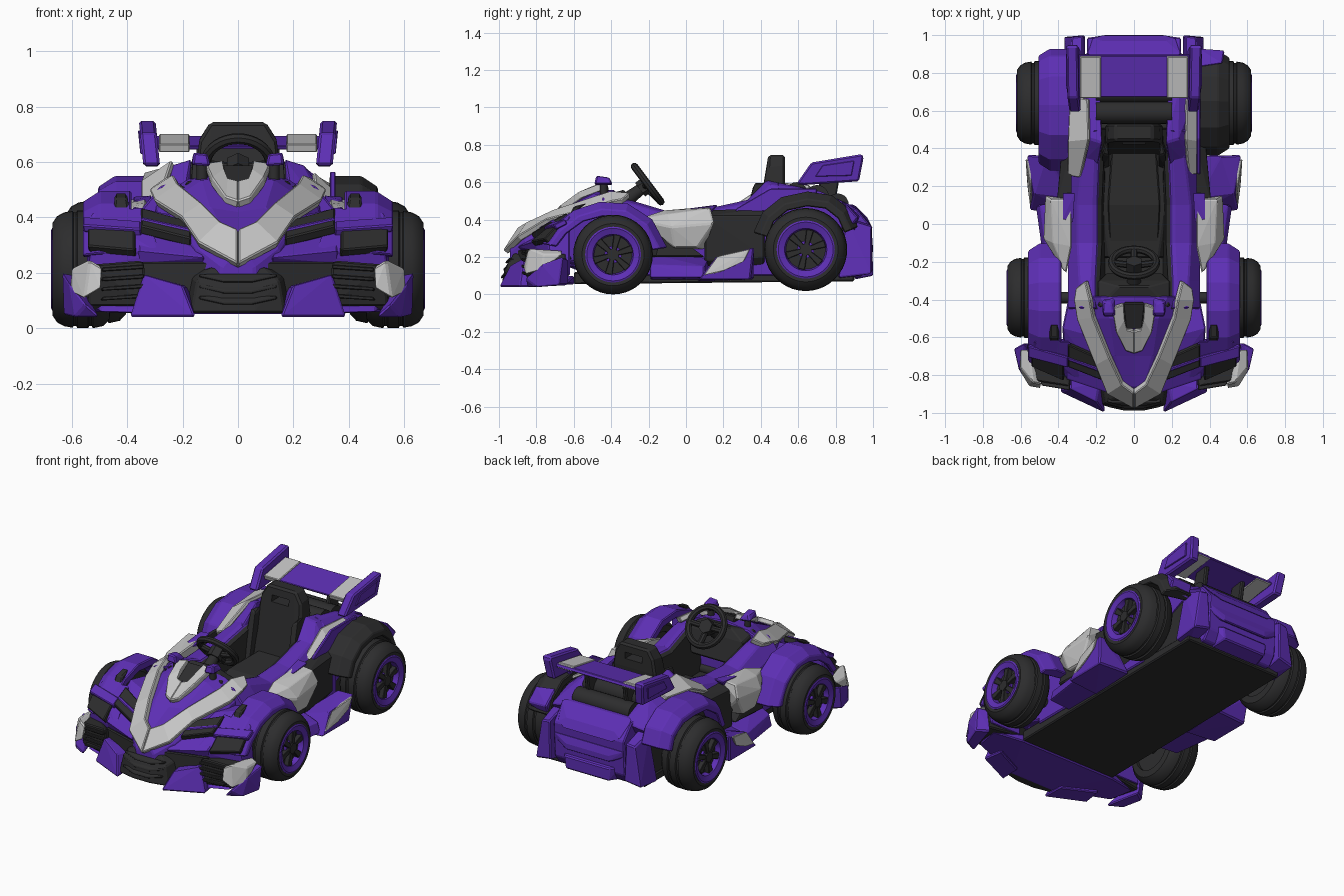
import bpy, bmesh, math
from mathutils import Vector, Matrix

def material(name, c):
    m = bpy.data.materials.new(name)
    m.diffuse_color = (*c, 1)
    return m

PURPLE = material("purple", (0.110, 0.028, 0.46))
DARK = material("charcoal", (0.026, 0.026, 0.027))
GREY = material("light grey", (0.56, 0.56, 0.56))

def finish(name, bm, mat, mirror=False, bevel=0.007, smooth=False, thick=0):
    bmesh.ops.recalc_face_normals(bm, faces=bm.faces[:])
    me = bpy.data.meshes.new(name)
    bm.to_mesh(me)
    bm.free()
    me.materials.append(mat)
    if smooth:
        me.shade_smooth()
        me.set_sharp_from_angle(angle=math.radians(35))
    ob = bpy.data.objects.new(name, me)
    bpy.context.collection.objects.link(ob)
    if thick:
        s = ob.modifiers.new("thickness", 'SOLIDIFY')
        s.thickness, s.offset = thick, 0
    if bevel:
        b = ob.modifiers.new("bevel", 'BEVEL')
        b.width, b.segments, b.limit_method = bevel, 1, 'ANGLE'
    if mirror:
        ob.modifiers.new("mirror", 'MIRROR').use_mirror_merge = False
    return ob

def hull(name, pts, mat, mirror=False, sym=False, bevel=0.007):
    """Convex faceted block; sym also adds the points mirrored in x."""
    bm = bmesh.new()
    for p in pts + ([(-x, y, z) for x, y, z in pts] if sym else []):
        bm.verts.new(p)
    bmesh.ops.remove_doubles(bm, verts=bm.verts[:], dist=1e-5)
    bmesh.ops.convex_hull(bm, input=bm.verts[:])
    bmesh.ops.delete(bm, geom=[v for v in bm.verts if not v.link_faces], context='VERTS')
    bmesh.ops.dissolve_limit(bm, angle_limit=0.03, verts=bm.verts[:], edges=bm.edges[:])
    return finish(name, bm, mat, mirror, bevel)

def prism(name, x0, x1, prof, mat, **k):
    return hull(name, [(x, y, z) for x in (x0, x1) for y, z in prof], mat, **k)

def loft(name, rings, mat, closed=False, **k):
    bm = bmesh.new()
    vs = [[bm.verts.new(p) for p in r] for r in rings]
    n, m = len(rings[0]), len(rings)
    for i in range(m if closed else m - 1):
        a, b = vs[i], vs[(i + 1) % m]
        for j in range(n):
            bm.faces.new((a[j], a[(j + 1) % n], b[(j + 1) % n], b[j]))
    if not closed:
        bm.faces.new(vs[0])
        bm.faces.new(vs[-1])
    return finish(name, bm, mat, **k)

def strip(name, pairs, mat, thick=0.03, mirror=True):
    bm = bmesh.new()
    vs = [(bm.verts.new(a), bm.verts.new(b)) for a, b in pairs]
    for (a, b), (c, d) in zip(vs, vs[1:]):
        bm.faces.new((a, b, d, c))
    return finish(name, bm, mat, mirror, 0.005, thick=thick)

def arch(name, path, c, x0, x1, t, mat, mirror=False):
    rings, s = [], math.copysign(1, x1)
    for y, z in path:
        p = Vector((0, y, z))
        d = (Vector((0, *c)) - p).normalized()
        rings.append([p + d * k + Vector((x, 0, 0)) for x, k in ((x0, 0), (x1 - .06 * s, 0), (x1, .04), (x1, t + .03), (x0, t))])
    return loft(name, rings, mat, mirror=mirror, bevel=0.006)

def lathe(name, prof, y, z, mat, seg=40):
    ang = [2 * math.pi * i / seg for i in range(seg)]
    loft(name, [[(x, y + r * math.cos(a), z + r * math.sin(a)) for x, r in prof] for a in ang], mat, closed=True, mirror=True, bevel=0, smooth=True)

def rod(name, a, b, r, mat, mirror=False, seg=20, r2=None):
    a, b = Vector(a), Vector(b)
    q = Matrix.Translation((a + b) / 2) @ (b - a).to_track_quat('Z', 'Y').to_matrix().to_4x4()
    bm = bmesh.new()
    bmesh.ops.create_cone(bm, cap_ends=True, segments=seg, radius1=r, radius2=r2 or r, depth=(b - a).length, matrix=q)
    return finish(name, bm, mat, mirror, 0, smooth=True)

# wheels: tyre, rim ring, dish, spokes, hub, axle
TYRE = ((0, .66), (.02, .85), (.12, .96), (.3, 1), (.32, .96), (.36, .96), (.38, 1), (.56, 1), (.58, .96), (.62, .96), (.64, .99), (.78, .965), (.9, .90), (.98, .78), (.97, .67))
for tag, y, z, R, xi, xo in (("front", -.39, .213, .213, .46, .675), ("rear", .64, .24, .222, .40, .625)):
    lathe(tag + "_tyre", [(xi + (xo - xi) * f, R * k) for f, k in TYRE], y, z, DARK)
    lathe(tag + "_rim", [(xo - .05, .7 * R), (xo - .004, .7 * R), (xo, .66 * R), (xo - .012, .51 * R), (xo - .05, .47 * R)], y, z, PURPLE)
    rod(tag + "_rim_dish", (xi + .02, y, z), (xo - .045, y, z), .66 * R, DARK, True, 32)
    rod(tag + "_hub", (xo - .06, y, z), (xo - .01, y, z), .035, DARK, True, 6)
    rod(tag + "_hub_ring", (xo - .06, y, z), (xo - .03, y, z), .046, PURPLE, True, 24)
    for a in [math.pi * i / 3 + .3 for i in range(6)]:
        c, s = math.cos(a), math.sin(a)
        hull(tag + "_spoke", [(x, y + r * c - t * s, z + r * s + t * c) for x in (xo - .05, xo - .015)
             for r, t in ((.02, .012), (.02, -.012), (.108, .02), (.108, -.02))], DARK, True, bevel=.003)
    rod(tag + "_axle", (-xi - .05, y, z), (xi + .05, y, z), .03, DARK)

# floor, purple front tray and cockpit tub
hull("floor", [(.34, -.6, .055), (.34, .9, .07), (.34, -.6, .12), (.34, .9, .12)], DARK, sym=True)
hull("front_tray", [(.34, -.6, .052), (.53, -.64, .06), (.50, -.8, .06), (.15, -.93, .052), (.34, -.6, .1), (.5, -.78, .08), (.15, -.9, .1)], PURPLE, sym=True)
prism("cockpit_floor", -.21, .21, [(-.42, .1), (-.42, .2), (.5, .2), (.5, .1)], DARK)
rail = ((-.45, .2, .28, .53), (-.3, .2, .29, .505), (-.1, .19, .3, .445), (.1, .19, .3, .455), (.35, .18, .27, .51), (.5, .17, .24, .6))
loft("cockpit_side", [[(a, y, .1), (a, y, h - .01), (a + .03, y, h), (b, y, h - .015), (.35, y, h - .1), (.35, y, .1)] for y, a, b, h in rail], PURPLE, mirror=True)
loft("cockpit_inner_liner", [[(.15, y, .15), (a - .02, y, h - .03), (a + .01, y, h - .01), (a + .01, y, .15)] for y, a, b, h in rail], DARK, mirror=True, bevel=0)

# hood with grey V, upper cap trim, dashboard and mirrors
hood = ((-.94, ((0, .27), (.03, .26), (.06, .22), (.06, .12))), (-.86, ((0, .345), (.06, .35), (.15, .29), (.17, .16))),
        (-.70, ((0, .42), (.10, .435), (.21, .38), (.26, .15))), (-.50, ((0, .55), (.13, .535), (.29, .43), (.34, .15))),
        (-.38, ((0, .56), (.18, .54), (.30, .47), (.34, .15))))
loft("hood", [[(x, y, z) for x, z in h] + [(-x, y, z) for x, z in reversed(h) if x] for y, h in hood], PURPLE)
strip("hood_v_trim", [((0, -.965, .225), (0, -.885, .35)), ((.14, -.89, .30), (.06, -.84, .375)), ((.20, -.74, .39), (.125, -.70, .44)),
      ((.295, -.5, .45), (.21, -.49, .51)), ((.31, -.40, .485), (.225, -.40, .54)), ((.30, -.34, .495), (.25, -.30, .53))], GREY, .035)
strip("hood_cap_trim", [((0, -.68, .445), (0, -.56, .52)), ((.045, -.665, .46), (.04, -.55, .53)), ((.095, -.57, .53), (.05, -.50, .56)),
      ((.115, -.44, .58), (.055, -.42, .59))], GREY, .035)
hull("hood_centre_panel", [(.045, -.56, .525), (.06, -.42, .59), (.04, -.40, .5)], DARK, sym=True)
hull("dashboard", [(.19, -.44, .53), (.19, -.30, .50), (.15, -.26, .36), (.19, -.44, .3), (.08, -.33, .56)], DARK, sym=True)
rod("mirror_stem", (.13, -.44, .52), (.13, -.44, .60), .02, DARK, True)
hull("mirror_pod", [(.10, -.49, .585), (.165, -.49, .59), (.10, -.39, .585), (.17, -.40, .59), (.11, -.48, .63), (.16, -.48, .635), (.12, -.42, .625), (.155, -.41, .625)], PURPLE, True)

# front fenders and air intakes
arch("front_fender", [(-.77, .27), (-.71, .36), (-.6, .45), (-.46, .495), (-.31, .485), (-.18, .40), (-.1, .25)], (-.39, .2), .385, .56, .05, PURPLE, True)
hull("fender_nose", [(.34, -.62, .44), (.53, -.62, .42), (.28, -.84, .27), (.53, -.74, .28), (.28, -.83, .23), (.54, -.73, .22), (.34, -.62, .1), (.56, -.62, .1)], PURPLE, True)
hull("inner_fairing", [(.12, -.90, .255), (.36, -.82, .28), (.2, -.6, .40), (.38, -.55, .44), (.34, -.36, .42), (.12, -.88, .235), (.36, -.8, .235), (.34, -.36, .1), (.2, -.5, .1)], PURPLE, True)
hull("lower_grille", [(.1, -.9, .07), (.36, -.82, .07), (.1, -.9, .24), (.36, -.82, .24), (.1, -.7, .1), (.36, -.6, .2)], DARK, True)
strip("inner_intake", [((.17, -.82, .31), (.17, -.71, .37)), ((.35, -.75, .355), (.35, -.63, .42))], DARK, .036)
strip("outer_intake", [((.37, -.82, .27), (.37, -.735, .34)), ((.54, -.745, .285), (.54, -.675, .362))], DARK, .036)
strip("intake_blade", [((.17, -.785, .345), (.17, -.765, .355)), ((.35, -.72, .385), (.35, -.70, .395))], PURPLE, .02)
strip("outer_brow", [((.35, -.755, .345), (.35, -.70, .375)), ((.56, -.70, .36), (.56, -.64, .39))], PURPLE, .03)
hull("fender_vent", [(.39, -.63, .41), (.45, -.63, .41), (.40, -.53, .488), (.445, -.53, .488), (.40, -.60, .47), (.445, -.60, .47)], DARK, True)

# front bumper, grille, headlights
hull("bumper_centre", [(.17, -.96, .055), (.15, -.95, .17), (.06, -.985, .055), (.06, -.97, .14), (.1, -.92, .22), (.18, -.8, .055), (.18, -.8, .2)], DARK, sym=True)
for i in range(3):
    z, y = .085 + i * .04, -.988 + i * .012
    hull("grille_bar", [(.14, y + .02, z + .02), (.05, y, z), (.14, y + .02, z + .032), (.05, y, z + .012), (.14, -.9, z + .02)], DARK, sym=True, bevel=.003)
hull("bumper_pad", [(.155, -1.0, .04), (.39, -.89, .04), (.2, -.94, .155), (.34, -.87, .195), (.16, -.86, .04), (.37, -.76, .04), (.34, -.78, .18), (.18, -.84, .15)], PURPLE, True)
hull("bumper_side", [(.33, -.86, .08), (.34, -.86, .245), (.53, -.83, .23), (.54, -.80, .08), (.34, -.62, .1), (.57, -.64, .08), (.55, -.64, .22)], DARK, True)
for i in range(4):
    z = .10 + i * .035
    hull("bumper_louvre", [(.34, -.88, z + .01), (.49, -.855, z), (.34, -.88, z + .025), (.49, -.855, z + .014), (.34, -.8, z + .01), (.5, -.78, z)], DARK, True, bevel=.003)
hull("headlight", [(.495, -.87, .14), (.49, -.85, .22), (.535, -.84, .247), (.60, -.76, .215), (.605, -.775, .13), (.555, -.86, .105), (.60, -.66, .215), (.56, -.66, .235)], GREY, True)
hull("bumper_winglet", [(.50, -.85, .04), (.55, -.86, .085), (.61, -.77, .16), (.635, -.66, .20), (.63, -.68, .05), (.59, -.80, .04), (.56, -.63, .05), (.58, -.63, .19)], PURPLE, True)

# side pods, sills and steps
hull("side_pod", [(.33, -.12, .45), (.33, .13, .47), (.43, -.1, .43), (.44, .13, .46), (.48, -.08, .36), (.45, -.06, .25), (.45, .06, .25), (.47, .15, .38),
     (.33, -.08, .24), (.33, .1, .24), (.36, -.27, .40)], GREY, True)
hull("pod_cap", [(.32, .0, .45), (.31, .17, .48), (.38, .02, .46), (.38, .17, .475), (.35, .1, .40)], PURPLE, True)
hull("side_panel", [(.33, .1, .14), (.40, .1, .18), (.41, .1, .42), (.33, .1, .45), (.33, .42, .14), (.38, .42, .2), (.38, .42, .42), (.33, .42, .46)], DARK, True)
hull("sill", [(.33, -.19, .08), (.48, -.19, .09), (.33, -.2, .22), (.46, -.19, .16), (.33, .12, .08), (.52, .1, .09), (.50, .1, .15), (.33, .12, .2)], PURPLE, True)
hull("side_duct", [(.34, -.2, .2), (.44, -.16, .2), (.34, -.14, .36), (.42, -.12, .36), (.34, .1, .2), (.42, .1, .2)], DARK, True)
hull("side_step", [(.34, .06, .07), (.55, .07, .08), (.53, .16, .20), (.34, .14, .15), (.34, .36, .08), (.55, .345, .08), (.565, .365, .25), (.46, .36, .25)], PURPLE, True)
hull("step_panel", [(.55, .09, .10), (.545, .165, .205), (.574, .345, .245), (.571, .31, .175), (.564, .2, .125), (.53, .12, .10), (.54, .33, .235)], GREY, True, bevel=.004)

# seat with handle slot
hull("seat_base", [(.18, -.18, .19), (.13, -.18, .26), (.17, .1, .30), (.17, .45, .32), (.18, .45, .15)], DARK, sym=True)
hull("seat_cushion", [(.13, -.1, .27), (.14, .1, .325), (.12, .38, .34), (.12, .38, .25)], DARK, sym=True)
back = hull("seat_back", [(.16, .36, .26), (.15, .42, .6), (.14, .435, .68), (.10, .44, .745), (.16, .5, .26), (.15, .53, .6), (.135, .53, .69), (.10, .53, .745)], DARK, sym=True, bevel=.012)
cut = prism("seat_slot_cutter", -.06, .06, [(.3, .65), (.3, .69), (.7, .69), (.7, .65)], DARK, bevel=0)
cut.hide_render = cut.hide_viewport = True
bo = back.modifiers.new("slot", 'BOOLEAN')
bo.object, bo.operation = cut, 'DIFFERENCE'
hull("seat_bolster", [(.13, .30, .28), (.18, .28, .28), (.13, .36, .58), (.165, .37, .6), (.14, .46, .6), (.18, .45, .28)], DARK, True)

# steering wheel
C, N, U, X = Vector((0, -.205, .59)), Vector((0, .8, .6)), Vector((0, -.6, .8)), Vector((1, 0, 0))
spin = lambda a: X * math.cos(a) + U * math.sin(a)
loft("steering_wheel", [[C + spin(math.tau * i / 36) * (.118 + .02 * math.cos(b)) + N * .02 * math.sin(b) for b in [math.tau * j / 8 for j in range(8)]]
     for i in range(36)], DARK, closed=True, bevel=0, smooth=True)
for a in (0, math.pi, -math.pi / 2):
    rod("steering_spoke", C - N * .02, C + spin(a) * .115, .018, DARK, seg=8)
rod("steering_hub", C - N * .05, C + N * .012, .045, DARK, seg=6)
rod("steering_column", C - N * .24, C - N * .03, .045, DARK, r2=.03)

# rear haunches with trim, engine and tail
hull("rear_haunch", [(.34, .26, .38), (.2, .26, .44), (.17, .43, .61), (.235, .45, .59), (.34, .42, .46), (.18, .68, .56), (.24, .72, .55), (.34, .72, .48), (.2, .92, .46),
     (.34, .88, .42), (.18, .26, .1), (.34, .26, .1), (.18, .86, .36), (.34, .84, .36)], PURPLE, True)
strip("right_haunch_trim", [((.335, .27, .42), (.285, .26, .445)), ((.335, .44, .495), (.27, .45, .555)), ((.335, .68, .51), (.275, .66, .545))], GREY, .02, False)
hull("right_haunch_lip", [(x, y, z) for x in (.332, .352) for y, z in ((.25, .42), (.27, .46), (.45, .565), (.70, .565), (.70, .5), (.45, .45))], PURPLE, bevel=.004)
strip("left_haunch_trim", [((-.345, .26, .43), (-.28, .25, .46)), ((-.345, .44, .52), (-.235, .45, .595)), ((-.335, .68, .55), (-.24, .66, .575))], GREY, .025, False)
prism("engine_block", -.19, .19, [(.5, .1), (.5, .46), (.86, .46), (.86, .1)], DARK)
prism("rear_chassis", -.33, .33, [(.42, .1), (.42, .38), (.84, .38), (.84, .1)], DARK)
for y, z, r in ((.59, .54, .06), (.70, .52, .065), (.81, .48, .06)):
    rod("engine_roll", (-.2, y, z), (.2, y, z), r, DARK)
prism("tail", -.25, .25, [(.82, .47), (.91, .46), (.985, .37), (.975, .15), (.93, .09), (.8, .09)], PURPLE)
hull("tail_ridge", [(.25, .90, .48), (.22, .985, .38), (.17, 1.0, .35), (.17, .97, .41), (.2, .86, .48)], PURPLE, sym=True)
hull("tail_brow", [(.25, .98, .27), (.15, 1.0, .22), (.15, 1.0, .26), (.25, .985, .31), (.2, .95, .24)], PURPLE, sym=True)
hull("tail_bumper", [(.17, .9, .08), (.15, 1.0, .1), (.16, 1.0, .18), (.2, .95, .19)], PURPLE, sym=True)
hull("tail_fin", [(.26, .80, .08), (.37, .82, .09), (.27, .84, .42), (.34, .86, .40), (.27, .995, .37), (.33, .99, .36), (.26, 1.0, .13), (.37, .99, .11)], PURPLE, True)

# rear fenders: dark on the right, purple on the left
arch("right_rear_fender", [(.36, .33), (.41, .44), (.51, .52), (.65, .55), (.78, .53), (.87, .46), (.92, .36)], (.64, .24), .33, .505, .05, DARK)
arch("left_rear_fender", [(.28, .30), (.34, .44), (.47, .53), (.63, .55), (.78, .535), (.89, .46), (.93, .36)], (.64, .24), -.33, -.505, .05, PURPLE)
hull("right_fender_tip", [(.34, .83, .50), (.47, .85, .49), (.34, .93, .42), (.48, .92, .41), (.34, .9, .34), (.47, .88, .36)], PURPLE)

# rear wing
def plate(x0, x1, prof):
    return [(x + (z - .6) * .1, y, z) for x in (x0, x1) for y, z in prof]
prism("wing_blade", -.30, .30, [(.68, .645), (.67, .66), (.89, .695), (.90, .675)], PURPLE, bevel=.004)
prism("wing_grey_panel", .175, .285, [(.675, .635), (.665, .665), (.885, .702), (.90, .672)], GREY, mirror=True, bevel=.004)
hull("wing_end_plate", plate(.283, .343, [(.59, .59), (.67, .705), (.94, .75), (.95, .735), (.925, .605), (.63, .585)]), PURPLE, True, bevel=.01)
hull("wing_plate_inlay", plate(.325, .35, [(.69, .63), (.73, .69), (.90, .715), (.885, .635)]), PURPLE, True, bevel=.003)
hull("wing_strut", [(x, y, z) for x in (.12, .15) for y, z in ((.68, .5), (.8, .5), (.74, .665), (.83, .675))], DARK, True)
